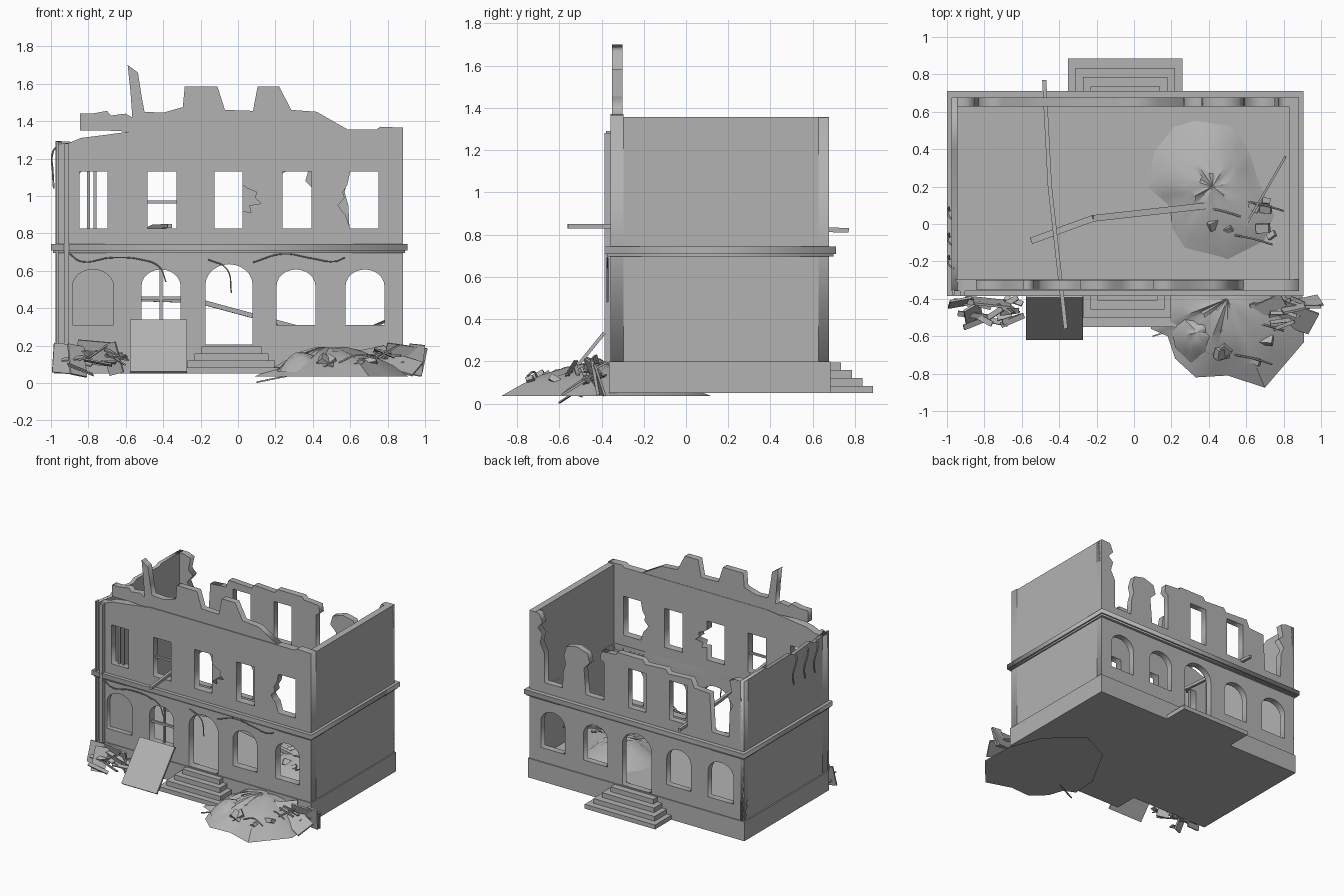
import bpy, bmesh, math, random
from mathutils import Vector, Matrix

if "Cube" in bpy.data.objects:
    bpy.data.objects.remove(bpy.data.objects["Cube"])

random.seed(4)
stone = bpy.data.materials.new("grey_stone")
stone.diffuse_color = (0.45, 0.45, 0.45, 1)
stone.use_nodes = True
stone.node_tree.nodes["Principled BSDF"].inputs["Base Color"].default_value = stone.diffuse_color


def finish(o, name, smooth=False):
    o.name = name
    o.data.materials.clear()
    o.data.materials.append(stone)
    if smooth:
        bpy.ops.object.select_all(action='DESELECT')
        o.select_set(True)
        bpy.context.view_layer.objects.active = o
        bpy.ops.object.shade_smooth_by_angle(angle=math.radians(35))
    return o


def from_bm(bm, name, smooth=False):
    me = bpy.data.meshes.new(name)
    bm.to_mesh(me)
    bm.free()
    o = bpy.data.objects.new(name, me)
    bpy.context.collection.objects.link(o)
    return finish(o, name, smooth)


def box(name, lo, hi):
    bm = bmesh.new()
    c = [(a + b) / 2 for a, b in zip(lo, hi)]
    s = [b - a for a, b in zip(lo, hi)]
    bmesh.ops.create_cube(bm, size=1, matrix=Matrix.Translation(c) @ Matrix.Diagonal((*s, 1)))
    return from_bm(bm, name)


def panel(name, c, size, rot):
    o = box(name, [-s / 2 for s in size], [s / 2 for s in size])
    o.location = c
    o.rotation_euler = [math.radians(r) for r in rot]
    return o


def bar(name, a, b, w, h):
    a, b = Vector(a), Vector(b)
    o = box(name, (-w / 2, -h / 2, -(b - a).length / 2), (w / 2, h / 2, (b - a).length / 2))
    o.location = (a + b) / 2
    o.rotation_euler = (b - a).to_track_quat('Z', 'Y').to_euler()
    return o


def plate(name, loops, thick, loc, rot=(0, 0, 0)):
    """Flat outline with holes, extruded to a slab."""
    cu = bpy.data.curves.new(name, 'CURVE')
    cu.dimensions, cu.fill_mode, cu.extrude = '2D', 'BOTH', thick / 2
    for pts in loops:
        sp = cu.splines.new('POLY')
        sp.points.add(len(pts) - 1)
        for p, q in zip(sp.points, pts):
            p.co = (*q, 0, 1)
        sp.use_cyclic_u = True
    o = bpy.data.objects.new(name, cu)
    o.location, o.rotation_euler = loc, rot
    bpy.context.collection.objects.link(o)
    bpy.ops.object.select_all(action='DESELECT')
    o.select_set(True)
    bpy.context.view_layer.objects.active = o
    bpy.ops.object.convert(target='MESH')
    return finish(bpy.context.object, name)


def wire(name, pts, r=0.004):
    cu = bpy.data.curves.new(name, 'CURVE')
    cu.dimensions, cu.bevel_depth, cu.bevel_resolution, cu.resolution_u = '3D', r, 1, 5
    sp = cu.splines.new('BEZIER')
    sp.bezier_points.add(len(pts) - 1)
    for p, q in zip(sp.bezier_points, pts):
        p.co = q
        p.handle_left_type = p.handle_right_type = 'AUTO'
    o = bpy.data.objects.new(name, cu)
    bpy.context.collection.objects.link(o)
    return finish(o, name)


def mound(name, outline, top, base, rings=5, rough=0.012):
    """Rubble heap: concentric shrunken outlines rising to a peak."""
    bm = bmesh.new()
    pts = []
    for i, p in enumerate(outline):
        q = outline[(i + 1) % len(outline)]
        pts += [Vector((*p, base)), Vector(((p[0] + q[0]) / 2, (p[1] + q[1]) / 2, base))]
    peak = Vector(top)
    prev = [bm.verts.new(p) for p in pts]
    bm.faces.new(prev[::-1])
    for k in range(1, rings):
        t = k / rings
        row = []
        for p in pts:
            v = p.lerp(peak, t)
            v.z = base + (top[2] - base) * math.sin(t * math.pi / 2) + random.uniform(-rough, rough)
            row.append(bm.verts.new(v))
        n = len(row)
        for i in range(n):
            bm.faces.new((prev[i], prev[(i + 1) % n], row[(i + 1) % n], row[i]))
        prev = row
    c = bm.verts.new(peak)
    for i in range(len(prev)):
        bm.faces.new((prev[i], prev[(i + 1) % len(prev)], c))
    bmesh.ops.recalc_face_normals(bm, faces=bm.faces)
    return from_bm(bm, name, True)


def rect(x0, x1, z0, z1):
    return [(x0, z0), (x1, z0), (x1, z1), (x0, z1)]


def arch(x0, x1, z0, z1, rise):
    c, r = (x0 + x1) / 2, (x1 - x0) / 2
    return [(x0, z0), (x1, z0)] + [(c + r * math.cos(math.pi * i / 12), z1 - rise + rise * math.sin(math.pi * i / 12))
                                   for i in range(13)]


UP = (math.pi / 2, 0, 0)
arches = [arch(a, b, .31, .607, .09) for a, b in
          ((-.885, -.666), (-.516, -.307), (.206, .414), (.575, .783))]
arches.append(arch(-.174, .078, .205, .635, .11))

# Plinth and ground floor
box("plinth", (-.985, -.365, .05), (.89, .685, .2))

# Front wall with broken windows
front_windows = [
    rect(-.847, -.698, .825, 1.13), rect(-.484, -.33, .825, 1.13),
    [(-.126, .825), (.024, .825), (.024, .92), (.07, .91), (.06, .95), (.125, .96), (.09, .99), (.10, 1.02),
     (.05, 1.04), (.024, 1.06), (.024, 1.13), (-.126, 1.13)],
    rect(.238, .393, .825, 1.13),
    [(.60, .825), (.75, .825), (.75, 1.13), (.60, 1.13), (.585, 1.06), (.56, 1.02), (.57, .99), (.535, .95),
     (.555, .92), (.575, .90)]]
front = [(-.975, .19), (.882, .19), (.882, 1.365), (.76, 1.37), (.74, 1.355), (-.5, 1.355), (-.72, 1.325),
         (-.84, 1.31), (-.9, 1.285), (-.975, 1.275)]
plate("front_wall", [front] + arches + front_windows, .06, (0, -.327, 0), UP)

# Jagged parapet over the front wall
parapet = [(-.71, 1.35), (-.845, 1.35), (-.845, 1.44), (-.78, 1.44), (-.7, 1.455), (-.68, 1.43), (-.6, 1.44),
           (-.565, 1.42), (-.575, 1.56), (-.59, 1.7), (-.535, 1.66), (-.515, 1.53), (-.5, 1.45), (-.4, 1.445),
           (-.295, 1.475), (-.285, 1.585), (-.11, 1.585), (-.07, 1.46), (.08, 1.455), (.105, 1.585),
           (.22, 1.585), (.285, 1.46), (.42, 1.45), (.595, 1.35), (-.5, 1.34)]
plate("parapet", [parapet], .05, (0, -.325, 0), UP)

# Ruined back wall: corner stubs, lone pier, and a lintel section
back = [(-.975, .19), (.882, .19), (.882, 1.355), (.80, 1.355), (.77, 1.29), (.81, 1.24), (.77, 1.2), (.79, 1.13),
        (.75, 1.05), (.75, .825), (.596, .825), (.59, .95), (.57, 1.02), (.585, 1.08), (.56, 1.16), (.47, 1.18),
        (.38, 1.15), (.36, 1.08), (.41, 1.03), (.393, .825), (.238, .825), (.238, 1.12), (.27, 1.14), (.26, 1.2),
        (.13, 1.21), (.12, 1.23), (-.1, 1.23), (-.12, 1.2), (-.3, 1.21), (-.32, 1.18), (-.52, 1.19),
        (-.545, 1.13), (-.68, 1.12), (-.698, .825), (-.847, .825), (-.85, 1.02), (-.88, 1.08), (-.83, 1.14),
        (-.87, 1.18), (-.85, 1.27), (-.9, 1.29), (-.975, 1.29)]
plate("back_wall", [back, rect(-.484, -.33, .825, 1.13), rect(-.126, .024, .825, 1.13)] + arches,
      .05, (0, .652, 0), UP)

# Side walls, the left one chipped along the top
box("right_wall", (.83, -.356, .19), (.882, .677, 1.357))
left = [(-.356, .19), (.677, .19), (.677, 1.29), (.4, 1.295), (.38, 1.28), (.1, 1.29), (.06, 1.27), (-.15, 1.29),
        (-.2, 1.265), (-.356, 1.285)]
plate("left_wall", [left], .03, (-.96, 0, 0), (math.pi / 2, 0, math.pi / 2))

# Cornice band around the building
for n, m, z, t in (("cornice", 0, .726, .036), ("cornice_lower_lip", .012, .702, .014)):
    plate(n, [rect(-1 + m, .905 - m, -.385 + m, .71 - m), rect(-.945, .83, -.297, .627)], t, (0, 0, z))

# Corner drainpipe
box("drainpipe", (-.93, -.385, .1), (-.903, -.35, 1.28))
box("drainpipe_thin", (-.973, -.378, .1), (-.96, -.35, 1.29))

# Front and back stairs
for i in range(4):
    w, d, z = .185 + .04 * i, .05 * (i + 1), .195 - .037 * i
    box("back_step", (-.047 - w, .66, .05), (-.047 + w, .685 + d, z))
    w = .16 + .037 * i
    box("front_step", (-.035 - w, -.55 + .047 * (3 - i), .05), (-.035 + w, -.34, z))

# Boarded arch and remaining window frames
box("arch_board", (-.89, -.318, .3), (-.66, -.308, .62))
for x in (-.80, -.765):
    box("window_mullion", (x - .008, -.33, .82), (x + .008, -.315, 1.135))
box("window_crossbar", (-.49, -.33, .96), (-.325, -.315, .975))
box("arch_crossbar", (-.52, -.33, .445), (-.3, -.315, .462))
box("arch_mullion", (-.42, -.33, .3), (-.405, -.315, .61))

# Fallen beams
bar("through_beam", (-.48, .77, .82), (-.45, .2, .835), .022, .022)
bar("through_beam", (-.45, .2, .835), (-.365, -.56, .84), .022, .022)
bar("floor_beam", (-.55, -.09, .45), (-.22, .03, .44), .035, .025)
bar("floor_beam", (-.22, .03, .44), (.41, .1, .27), .035, .025)
bar("side_beam", (.6, .0, .25), (.81, .36, .34), .012, .012)

# Leaning panel by the entrance
lean = panel("leaning_panel", (-.425, -.5, .195), (.305, .36, .016), (51, 0, 0))

# Rubble heaps
mound("inner_rubble", [(.06, .2), (.1, .4), (.2, .53), (.33, .56), (.53, .53), (.62, .4), (.67, .25), (.76, .05),
                       (.7, -.1), (.5, -.2), (.27, -.14), (.2, -.03), (.19, .08)], (.42, .2, .30), .195)
mound("outer_rubble", [(.1, -.36), (.09, -.56), (.18, -.6), (.22, -.72), (.33, -.82), (.5, -.81), (.7, -.875),
                       (.91, -.63), (.9, -.36), (.8, -.1), (.55, .12), (.3, 0)], (.5, -.4, .19), .035)
mound("rubble_lump", [(.2, -.55), (.24, -.48), (.38, -.46), (.47, -.52), (.5, -.64), (.42, -.73), (.3, -.74),
                      (.22, -.66)], (.34, -.58, .165), .06, 4, .008)

# Tilted slabs at both front corners
panel("right_slab", (.89, -.43, .125), (.22, .012, .16), (20, 8, 12))
panel("right_slab", (.87, -.5, .1), (.2, .14, .012), (30, 15, -20))
panel("right_slab", (.70, -.45, .16), (.22, .08, .01), (25, -10, 25))
panel("left_slab", (-.93, -.42, .13), (.12, .012, .16), (-12, 6, 10))
panel("left_slab", (-.76, -.42, .16), (.2, .012, .13), (15, 5, -6))
panel("left_slab", (-.86, -.48, .12), (.1, .012, .18), (-25, 10, 30))
panel("left_slab", (-.67, -.45, .13), (.09, .012, .17), (10, -12, -35))
for i in range(14):
    panel("left_splinter", (random.uniform(-.93, -.64), random.uniform(-.53, -.4), random.uniform(.07, .17)),
          (random.uniform(.08, .16), .03, .008), [random.uniform(-35, 35) for _ in range(3)])
for i in range(16):
    panel("right_splinter", (random.uniform(.58, .9), random.uniform(-.56, -.4), random.uniform(.1, .17)),
          (random.uniform(.06, .15), .02, .008), [random.uniform(-30, 30) for _ in range(3)])

# Bricks and rebar scattered on both heaps
for cx, cy, cz in ((.62, .02, .25), (.62, -.62, .11)):
    for i in range(7):
        s = random.uniform(.03, .06)
        panel("brick", (cx + random.uniform(-.2, .12), cy + random.uniform(-.12, .12), cz), (s * 1.5, s, s * .6),
              [random.uniform(-40, 40) for _ in range(3)])
    for dx, dy in ((-.15, .05), (.02, -.1), (.08, .08)):
        wire("rebar", [(cx + dx - .1, cy + dy + .02, cz), (cx + dx, cy + dy, cz + .04),
                       (cx + dx + .1, cy + dy - .03, cz + .02)], .005)
bar("loose_rod", (.1, -.6, .004), (.42, -.5, .07), .008, .008)
panel("edge_slab", (.95, -.43, .125), (.085, .015, .165), (10, 6, 0))

# Cables hanging below the front cornice
for pts in ([(-.9, .69), (-.84, .65), (-.68, .67), (-.52, .66), (-.42, .62), (-.385, .54)],
            [(-.16, .66), (-.06, .61), (-.035, .48)],
            [(.08, .645), (.24, .69), (.4, .665), (.52, .65), (.57, .67)]):
    wire("hanging_cable", [(x, -.372, z) for x, z in pts])

# Bent rebar hanging outside the left wall
for y in (-.24, -.12, .02):
    wire("wall_rebar", [(-.96, y, 1.27), (-.988, y + .02, 1.24), (-.99, y + .07, 1.12), (-.985, y + .05, 1.04)], .005)
